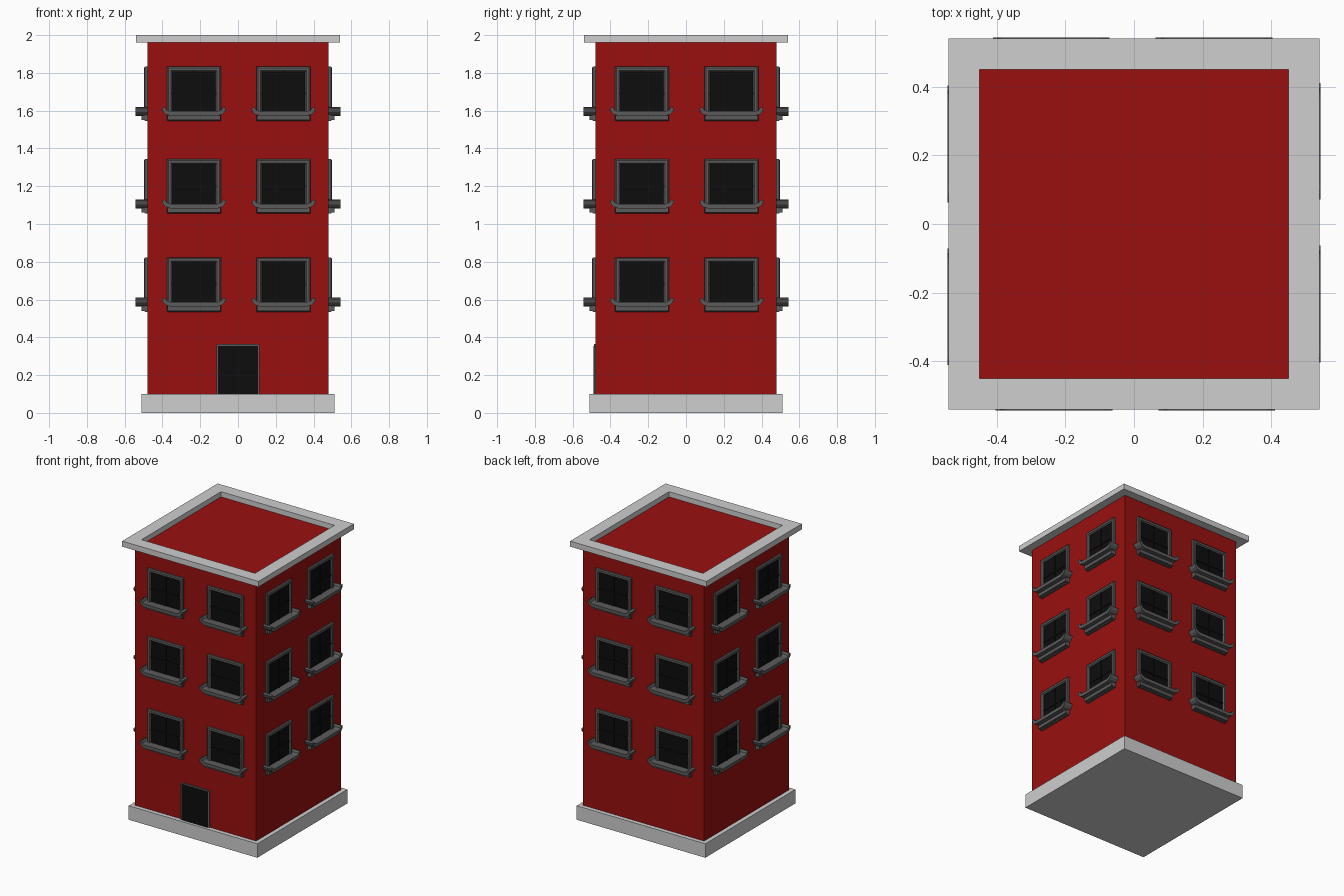
import bpy, math
from mathutils import Matrix

if "Cube" in bpy.data.objects:
    bpy.data.objects.remove(bpy.data.objects["Cube"])


def material(name, r, g, b):
    m = bpy.data.materials.new(name)
    m.diffuse_color = (r, g, b, 1)
    m.use_nodes = True
    m.node_tree.nodes["Principled BSDF"].inputs["Base Color"].default_value = m.diffuse_color
    return m


RED = material("red wall", 0.32, 0.005, 0.005)
STONE = material("pale stone", 0.62, 0.62, 0.62)
GREY = material("dark grey trim", 0.105, 0.105, 0.105)
BLACK = material("black glass", 0.004, 0.004, 0.004)


def mesh(name, verts, faces, mat):
    me = bpy.data.meshes.new(name)
    me.from_pydata(verts, [], faces)
    me.materials.append(mat)
    return me


def place(name, me, matrix=Matrix()):
    ob = bpy.data.objects.new(name, me)
    ob.matrix_world = matrix
    bpy.context.collection.objects.link(ob)
    return ob


def extrude(name, outline, d0, d1, mat):
    """Outline in (x, z), counter-clockwise from the front, pushed out towards -y."""
    n = len(outline)
    v = [(x, -d0, z) for x, z in outline] + [(x, -d1, z) for x, z in outline]
    f = [list(range(n))[::-1], list(range(n, 2 * n))]
    f += [(i, (i + 1) % n, n + (i + 1) % n, n + i) for i in range(n)]
    return mesh(name, v, f, mat)


def rect(x0, x1, z0, z1):
    return [(x0, z0), (x1, z0), (x1, z1), (x0, z1)]


def loops(name, rings, mat, closed=True):
    """Skin four-cornered rings together, closing the last onto the first."""
    v = [p for r in rings for p in r]
    m = len(rings)
    f = []
    for i in range(m if closed else m - 1):
        a, b = 4 * i, 4 * ((i + 1) % m)
        f += [(a + k, a + (k + 1) % 4, b + (k + 1) % 4, b + k) for k in range(4)]
    return mesh(name, v, f, mat)


def square(s, z):
    return [(-s, -s, z), (s, -s, z), (s, s, z), (-s, s, z)]


def box(s, z0, z1, name, mat):
    me = loops(name, [square(s, z0), square(s, z1)], mat, False)
    v = square(s, z0) + square(s, z1)
    f = [list(p.vertices) for p in me.polygons] + [(3, 2, 1, 0), (4, 5, 6, 7)]
    bpy.data.meshes.remove(me)
    place(name, mesh(name, v, f, mat))


# plinth, walls and roof rim
box(0.51, 0.0, 0.10, "plinth", STONE)
box(0.48, 0.10, 1.963, "walls", RED)
place("roof_rim", loops("roof_rim", [square(0.45, 1.96), square(0.54, 1.96),
                                     square(0.54, 2.0), square(0.45, 2.0)], STONE))

# window parts, modelled around the pane centre
W = 0.48


def frame_ring(h, d):
    return [(x, -d, z) for x, z in rect(-0.142 + h, 0.142 - h, -0.145 + h, 0.143 - h)]


frame = loops("window_frame", [frame_ring(0, W - 0.005), frame_ring(0, W + 0.012),
                               frame_ring(0.006, W + 0.017), frame_ring(0.02, W + 0.017),
                               frame_ring(0.027, W + 0.008), frame_ring(0.027, W - 0.005)], GREY)
pane = extrude("window_pane", rect(-0.118, 0.118, -0.12, 0.12), W - 0.003, W + 0.006, BLACK)
bar_v = extrude("window_bar_upright", rect(-0.005, 0.005, -0.118, 0.118), W, W + 0.01, BLACK)
bar_h = extrude("window_bar_cross", rect(-0.117, 0.117, -0.005, 0.005), W, W + 0.01, BLACK)
# sill with upturned ends, and the moulding beneath
half = [(0.125, -0.117), (0.15, -0.109), (0.163, -0.096), (0.170, -0.076),
        (0.155, -0.070), (0.146, -0.085), (0.125, -0.093)]
sill = extrude("window_sill", half + [(-x, z) for x, z in reversed(half)], W, 0.543, GREY)
apron = extrude("sill_moulding", rect(-0.14, 0.14, -0.14, -0.115), W, 0.512, GREY)

# six windows on each of the four walls
for side in range(4):
    turn = Matrix.Rotation(side * math.pi / 2, 4, 'Z')
    for z in (0.68, 1.20, 1.69):
        for x in (-0.233, 0.241):
            m = turn @ Matrix.Translation((x, 0, z))
            for part in (frame, pane, bar_v, bar_h, sill, apron):
                place(part.name, part, m)

# front door: slim grey surround with clipped top corners
door_out = [(-0.115, 0.1), (0.115, 0.1), (0.115, 0.355), (0.105, 0.365),
            (-0.105, 0.365), (-0.115, 0.355)]
place("door_surround", extrude("door_surround", door_out, W - 0.005, W + 0.008, GREY))
place("door", extrude("door", rect(-0.105, 0.105, 0.1, 0.355), W, W + 0.011, BLACK))
